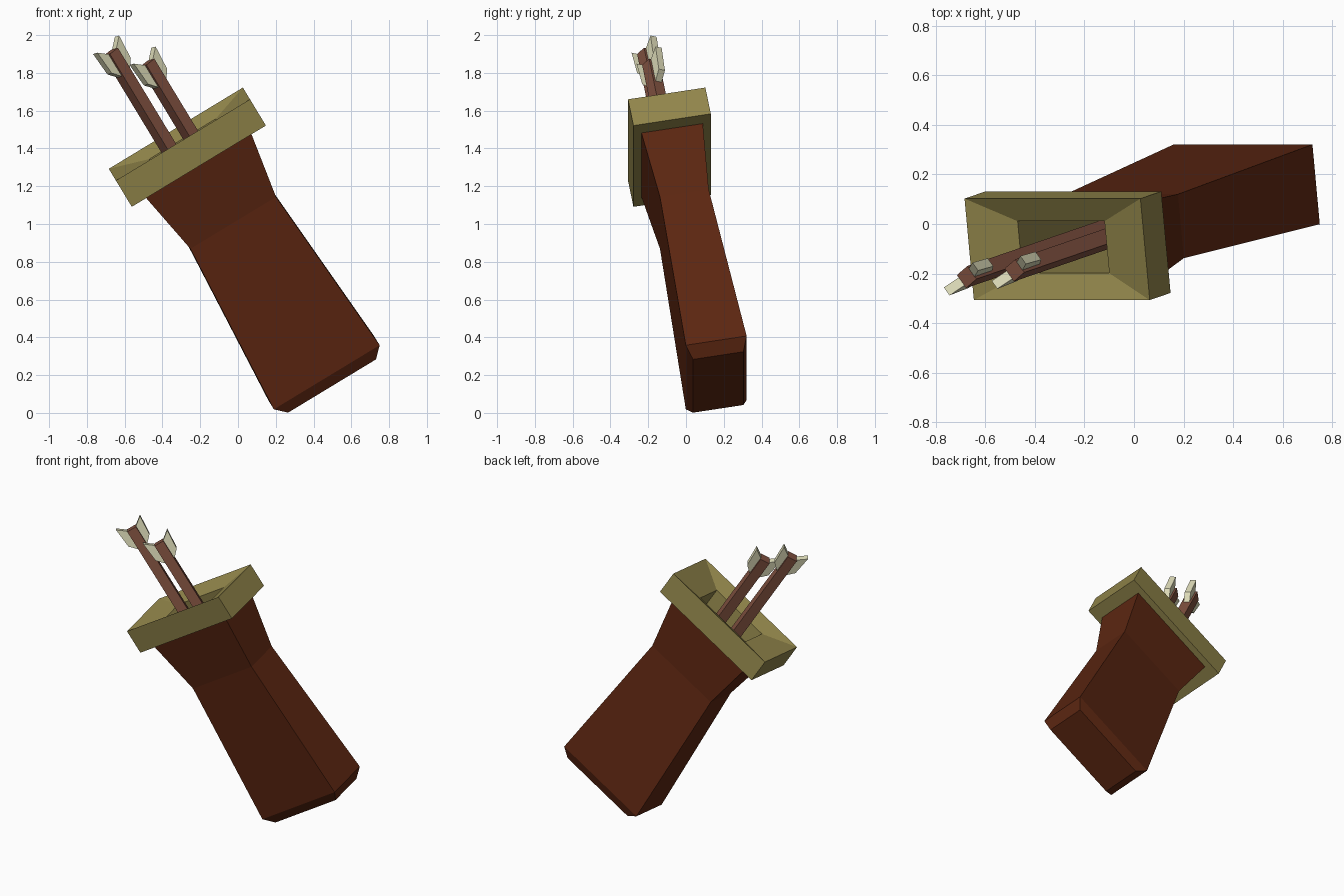
import bpy, bmesh, math
from mathutils import Matrix, Vector

if "Cube" in bpy.data.objects:
    bpy.data.objects.remove(bpy.data.objects["Cube"])

# Tilted local frame: u = width, b = depth (to the back), w = long axis
u = Vector((0.855, 0, 0.518)).normalized()
b = Vector((-0.09, 0.985, 0.15))
b = (b - u * b.dot(u)).normalized()
w = u.cross(b)
FRAME = Matrix.Translation((0.455, 0.16, 0.213)) @ Matrix((u, b, w)).transposed().to_4x4()


def srgb(r, g, bl):
    lin = lambda c: c / 12.92 if c <= 0.04045 else ((c + 0.055) / 1.055) ** 2.4
    return tuple(lin(c / 255) for c in (r, g, bl)) + (1,)


def material(name, rgb):
    m = bpy.data.materials.new(name)
    m.diffuse_color = srgb(*rgb)
    m.use_nodes = True
    m.node_tree.nodes["Principled BSDF"].inputs["Base Color"].default_value = m.diffuse_color
    return m


leather = material("dark_brown_leather", (92, 38, 17))
olive = material("olive_trim", (146, 134, 75))
wood = material("brown_wood", (130, 82, 65))
cream = material("cream_feather", (222, 220, 185))


def loft(name, rings, mat, matrix, cap_start=True, cap_end=True):
    """Skin rectangular rings (width, depth, height) in order."""
    bm = bmesh.new()
    loops = [[bm.verts.new((sx * x / 2, sy * y / 2, z))
              for sx, sy in ((-1, -1), (1, -1), (1, 1), (-1, 1))]
             for x, y, z in rings]
    for lo, hi in zip(loops, loops[1:]):
        for i in range(4):
            j = (i + 1) % 4
            bm.faces.new((lo[i], lo[j], hi[j], hi[i]))
    if cap_start:
        bm.faces.new(loops[0][::-1])
    if cap_end:
        bm.faces.new(loops[-1])
    return add_object(name, bm, mat, matrix)


def add_object(name, bm, mat, matrix):
    me = bpy.data.meshes.new(name)
    bm.to_mesh(me)
    bm.free()
    me.materials.append(mat)
    ob = bpy.data.objects.new(name, me)
    ob.matrix_world = matrix
    bpy.context.collection.objects.link(ob)
    return ob


def vane(name, side, tip, matrix):
    """Swept feather: side profile extruded to a small thickness."""
    profile = [(0.025, tip - 0.19), (0.078, tip - 0.135), (0.089, tip), (0.025, tip - 0.05)]
    bm = bmesh.new()
    front = bm.faces.new([bm.verts.new((side * x, -0.02, z)) for x, z in profile])
    ext = bmesh.ops.extrude_face_region(bm, geom=[front])["geom"]
    bmesh.ops.translate(bm, vec=(0, 0.04, 0),
                        verts=[g for g in ext if isinstance(g, bmesh.types.BMVert)])
    bmesh.ops.recalc_face_normals(bm, faces=bm.faces)
    add_object(name, bm, cream, matrix)


# Quiver body: chamfered foot, narrow waist, flared mouth
loft("quiver_body", [(0.544, 0.27, -0.06), (0.655, 0.327, 0), (0.53, 0.262, 0.965),
                     (0.655, 0.33, 1.336)], leather, FRAME, cap_end=False)

# Rim: underside lip, outer wall, funnel and deep hole
loft("quiver_rim", [(0.65, 0.325, 1.335), (0.83, 0.416, 1.335), (0.83, 0.416, 1.5),
                    (0.41, 0.213, 1.45), (0.41, 0.213, 0.75)], olive, FRAME, cap_start=False)

# Arrows: square shaft with two swept feathers
for label, x, y, tip in (("left", -0.087, -0.012, 2.117), ("right", 0.048, -0.012, 1.965)):
    m = FRAME @ Matrix.Translation((x, y, 0)) @ Matrix.Rotation(math.radians(35), 4, 'Z')
    loft(label + "_arrow_shaft", [(0.065, 0.065, 0.76), (0.065, 0.065, tip - 0.045)], wood, m)
    for side, sname in ((-1, "outer"), (1, "inner")):
        vane(f"{label}_arrow_{sname}_feather", side, tip, m)
